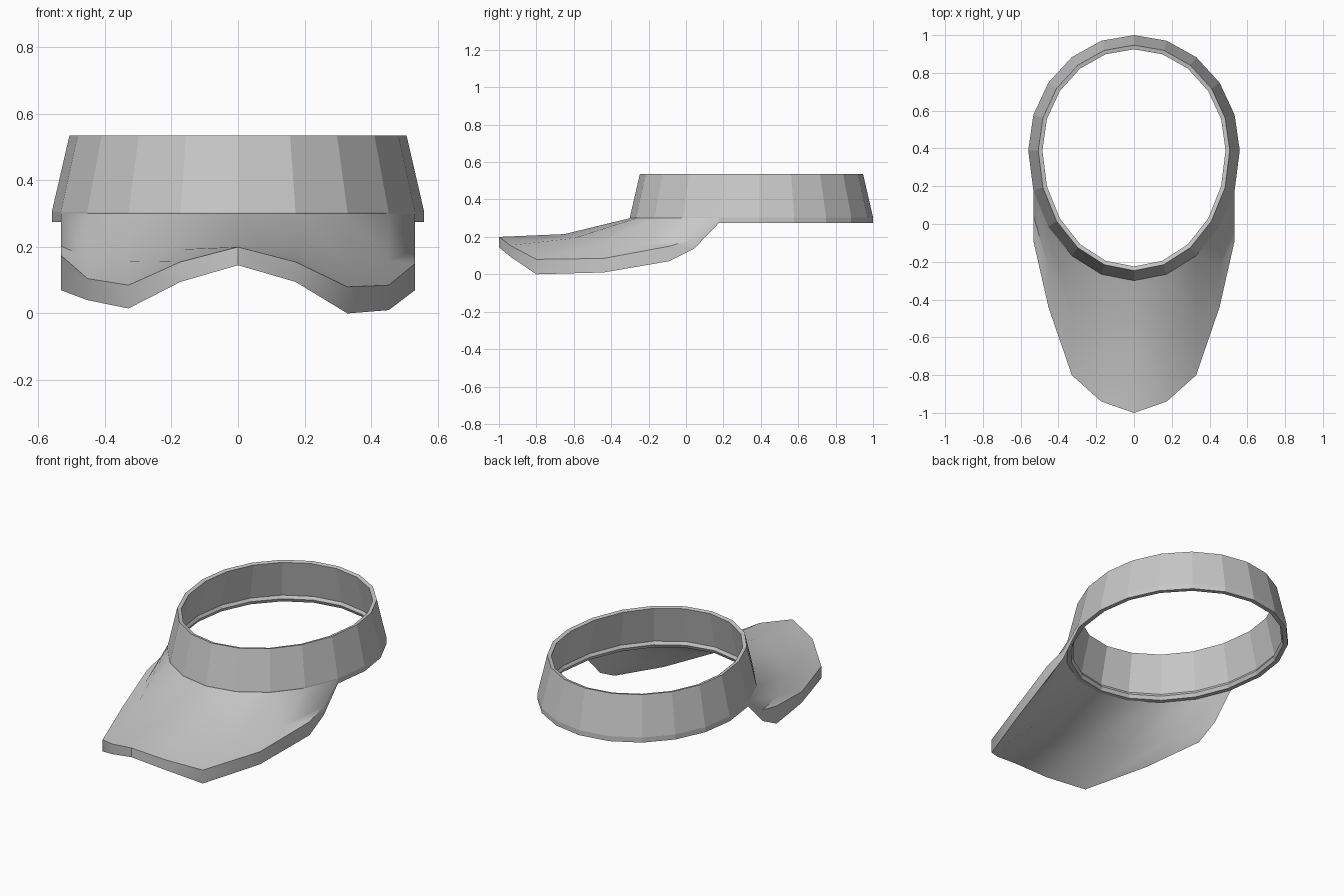
import bpy, bmesh
from math import sin, cos, pi, radians

cube = bpy.data.objects.get("Cube")
if cube:
    bpy.data.objects.remove(cube)

grey = bpy.data.materials.new("plain grey")
grey.use_nodes = True
grey.diffuse_color = (0.58, 0.58, 0.58, 1)
grey.node_tree.nodes["Principled BSDF"].inputs["Base Color"].default_value = (0.58, 0.58, 0.58, 1)

SIDES = 20
CENTRE_Y = 0.39


def finish(bm, name):
    bmesh.ops.recalc_face_normals(bm, faces=bm.faces)
    mesh = bpy.data.meshes.new(name)
    bm.to_mesh(mesh)
    bm.free()
    mesh.materials.append(grey)
    obj = bpy.data.objects.new(name, mesh)
    bpy.context.collection.objects.link(obj)
    return obj


def head_point(step, inset, z):
    """Point on the egg-shaped head outline, longer towards the front."""
    a = 2 * pi * step / SIDES
    depth = 0.69 if cos(a) > 0 else 0.61
    return (sin(a) * (0.56 - inset), CENTRE_Y - cos(a) * (depth - inset), z)


# Headband: closed wall section swept round the head outline
section = [(0, 0.275), (0, 0.305), (0.053, 0.535), (0.075, 0.53),
           (0.025, 0.312), (0.035, 0.295), (0.025, 0.275)]
bm = bmesh.new()
rings = [[bm.verts.new(head_point(i, inset, z)) for i in range(SIDES)]
         for inset, z in section]
for k, ring in enumerate(rings):
    nxt = rings[(k + 1) % len(rings)]
    for i in range(SIDES):
        j = (i + 1) % SIDES
        bm.faces.new((ring[i], ring[j], nxt[j], nxt[i]))
finish(bm, "headband")

# Visor: drooping peak lofted from the headband to its pointed rim
# Rim columns from right to left: y, top z, bottom z
rim = [(-0.09, 0.175, 0.07), (-0.44, 0.105, 0.04), (-0.8, 0.085, 0.015),
       (-0.94, 0.155, 0.095), (-1.0, 0.2, 0.145), (-0.94, 0.155, 0.095),
       (-0.8, 0.08, 0), (-0.44, 0.085, 0.01), (-0.09, 0.15, 0.07)]
bm = bmesh.new()
sheets = []
for side, root_z in ((1, 0.3), (2, 0.275)):
    rows = []
    for t, sag in ((0, 0), (0.5, 0.035), (1, 0)):
        row = []
        for c, edge in enumerate(rim):
            x, y, z = head_point(c - 4, 0, root_z)
            row.append(bm.verts.new((x, y + (edge[0] - y) * t,
                                     z + (edge[side] - z) * t - sag)))
        rows.append(row)
    for a, b in zip(rows, rows[1:]):
        for c in range(len(rim) - 1):
            bm.faces.new((a[c], a[c + 1], b[c + 1], b[c]))
    sheets.append(rows)

# Thickness strip along the free edge of the visor
top, under = [[r[0][0], r[1][0]] + r[2] + [r[1][-1], r[0][-1]] for r in sheets]
for i in range(len(top) - 1):
    bm.faces.new((top[i], top[i + 1], under[i + 1], under[i]))
visor = finish(bm, "visor")

# Soften the gentle bends of the visor
bpy.ops.object.select_all(action="DESELECT")
visor.select_set(True)
bpy.context.view_layer.objects.active = visor
bpy.ops.object.shade_smooth_by_angle(angle=radians(35))
